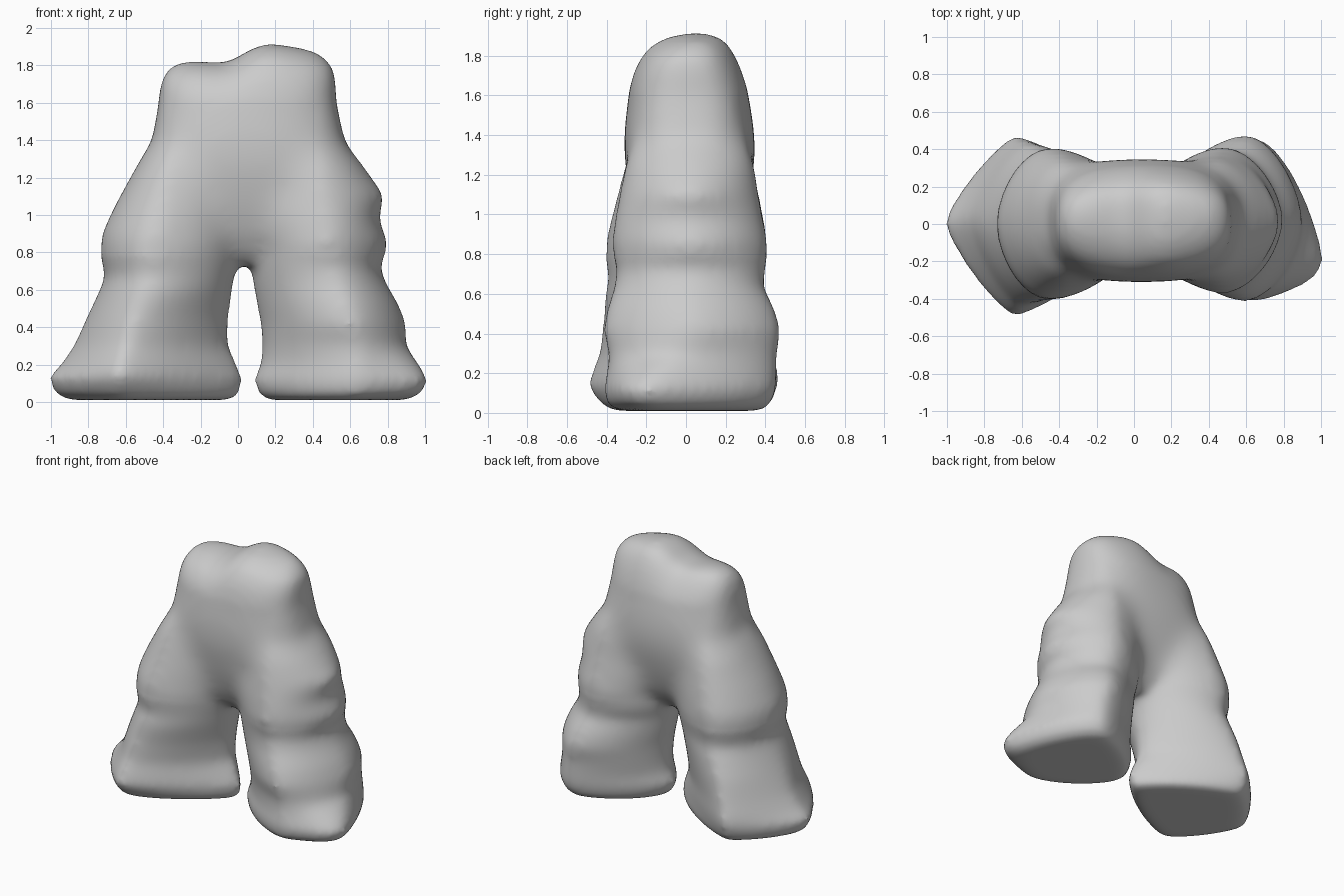
import bpy, bmesh, math

SEG = 64


def spow(v, e):
    return math.copysign(abs(v) ** e, v)


def smoothstep(a, b, x):
    t = min(1, max(0, (x - a) / (b - a)))
    return t * t * (3 - 2 * t)


def loft(bm, rows, lift=None):
    """Stack rings of (z, x_min, x_apex, x_max, y_min, y_max, power, skew)."""
    rings = []
    for z, xa, xc, xb, ya, yb, p, skew in rows:
        ym, ry = (ya + yb) / 2, (yb - ya) / 2
        ring = []
        for i in range(SEG):
            a = 2 * math.pi * i / SEG
            c, s = spow(math.cos(a), 2 / p), spow(math.sin(a), 2 / p)
            x = xc + c * ((xb - xc) if c > 0 else (xc - xa))
            y = ym + s * ry + skew * max(0, c * (1 if xc > 0 else -1)) ** 2
            ring.append(bm.verts.new((x, y, z + (lift(x, z) if lift else 0))))
        rings.append(ring)
    for r0, r1 in zip(rings, rings[1:]):
        for i in range(SEG):
            j = (i + 1) % SEG
            bm.faces.new((r0[i], r0[j], r1[j], r1[i]))
    bm.faces.new(rings[0][::-1])
    bm.faces.new(rings[-1])


def waist_lift(x, z):
    # one side of the top edge stands higher than the other
    w = smoothstep(1.5, 1.8, z)
    return w * (0.09 * smoothstep(-0.12, 0.16, x) - 0.16 * max(0, x - 0.2)
                - 0.02 * math.exp(-((x + 0.05) / 0.1) ** 2))


left_leg = [
    (0.01, -0.90, -0.60, -0.03, -0.37, 0.38, 1.35, 0.02),
    (0.04, -0.98, -0.63, 0.02, -0.43, 0.43, 1.3, 0.02),
    (0.13, -1.02, -0.64, 0.03, -0.50, 0.47, 1.25, 0.02),
    (0.20, -0.95, -0.63, 0.00, -0.48, 0.47, 1.3, 0.02),
    (0.30, -0.88, -0.60, -0.05, -0.44, 0.45, 1.4, 0.02),
    (0.45, -0.81, -0.55, -0.05, -0.42, 0.43, 1.55, 0),
    (0.60, -0.74, -0.48, -0.03, -0.41, 0.40, 1.7, 0),
    (0.67, -0.71, -0.45, -0.02, -0.39, 0.38, 1.8, 0),
    (0.80, -0.74, -0.46, 0.02, -0.41, 0.41, 1.75, 0),
    (0.90, -0.73, -0.45, 0.05, -0.40, 0.41, 1.75, 0),
    (1.05, -0.66, -0.40, 0.06, -0.36, 0.38, 1.85, 0),
    (1.25, -0.55, -0.34, 0.04, -0.31, 0.34, 2.0, 0),
    (1.40, -0.44, -0.30, 0.00, -0.26, 0.29, 2.0, 0),
]

right_leg = [
    (0.01, 0.15, 0.60, 0.90, -0.34, 0.38, 1.5, -0.14),
    (0.04, 0.11, 0.63, 0.98, -0.40, 0.43, 1.5, -0.2),
    (0.12, 0.08, 0.65, 1.02, -0.42, 0.46, 1.5, -0.22),
    (0.20, 0.12, 0.64, 0.97, -0.40, 0.46, 1.55, -0.17),
    (0.30, 0.13, 0.63, 0.90, -0.39, 0.46, 1.65, -0.06),
    (0.42, 0.12, 0.60, 0.90, -0.42, 0.48, 1.6, 0),
    (0.52, 0.10, 0.57, 0.86, -0.40, 0.45, 1.65, 0),
    (0.64, 0.08, 0.52, 0.79, -0.36, 0.39, 1.75, 0),
    (0.72, 0.07, 0.49, 0.76, -0.35, 0.40, 1.85, 0),
    (0.85, 0.04, 0.48, 0.81, -0.38, 0.42, 1.65, 0),
    (0.98, 0.01, 0.46, 0.75, -0.36, 0.39, 1.85, 0),
    (1.10, 0.02, 0.44, 0.79, -0.34, 0.37, 1.65, 0),
    (1.25, 0.04, 0.40, 0.68, -0.31, 0.35, 1.9, 0),
    (1.42, 0.07, 0.35, 0.55, -0.26, 0.30, 2.0, 0),
]

# the hips thin out toward the crotch, so the arch opens front and back
hips = [
    (0.73, -0.35, 0.03, 0.40, -0.10, 0.12, 2.2, 0),
    (0.80, -0.45, 0.03, 0.50, -0.17, 0.19, 2.3, 0),
    (0.90, -0.55, 0.03, 0.60, -0.22, 0.25, 2.4, 0),
    (1.05, -0.60, 0.03, 0.66, -0.27, 0.305, 2.5, 0),
    (1.25, -0.55, 0.03, 0.66, -0.31, 0.35, 2.6, 0),
    (1.40, -0.46, 0.03, 0.57, -0.315, 0.35, 2.7, 0),
    (1.60, -0.425, 0.05, 0.525, -0.29, 0.315, 2.7, 0),
    (1.68, -0.42, 0.05, 0.525, -0.26, 0.28, 2.7, 0),
    (1.75, -0.40, 0.05, 0.515, -0.205, 0.235, 2.7, 0),
    (1.80, -0.36, 0.05, 0.46, -0.12, 0.19, 2.6, 0),
    (1.825, -0.30, 0.05, 0.40, -0.02, 0.13, 2.5, 0),
]

# Legs and hips share one soft skin
mesh = bpy.data.meshes.new("trousers")
trousers = bpy.data.objects.new("trousers", mesh)
bpy.context.collection.objects.link(trousers)
bm = bmesh.new()
loft(bm, left_leg)
loft(bm, right_leg)
loft(bm, hips, waist_lift)
# split the flat caps so the waist follows its lift cleanly
bmesh.ops.triangulate(bm, faces=[f for f in bm.faces if len(f.verts) > 4])
bmesh.ops.recalc_face_normals(bm, faces=bm.faces)
bm.to_mesh(mesh)
bm.free()

# Fuse the parts
fuse = trousers.modifiers.new("fuse", 'REMESH')
fuse.mode = 'VOXEL'
fuse.voxel_size = 0.022
fused = bmesh.new()
fused.from_object(trousers, bpy.context.evaluated_depsgraph_get())
trousers.modifiers.clear()


# Soften all over, and more where legs run into hips
def soften(verts, times):
    for _ in range(times):
        bmesh.ops.smooth_vert(fused, verts=verts, factor=0.5,
                              use_axis_x=True, use_axis_y=True, use_axis_z=True)


soften(fused.verts[:], 12)
soften([v for v in fused.verts if abs(v.co.x - 0.04) < 0.4 and 0.85 < v.co.z < 1.6], 40)
soften([v for v in fused.verts if 0.8 < v.co.z], 10)
for f in fused.faces:
    f.smooth = True
fused.to_mesh(mesh)
fused.free()
